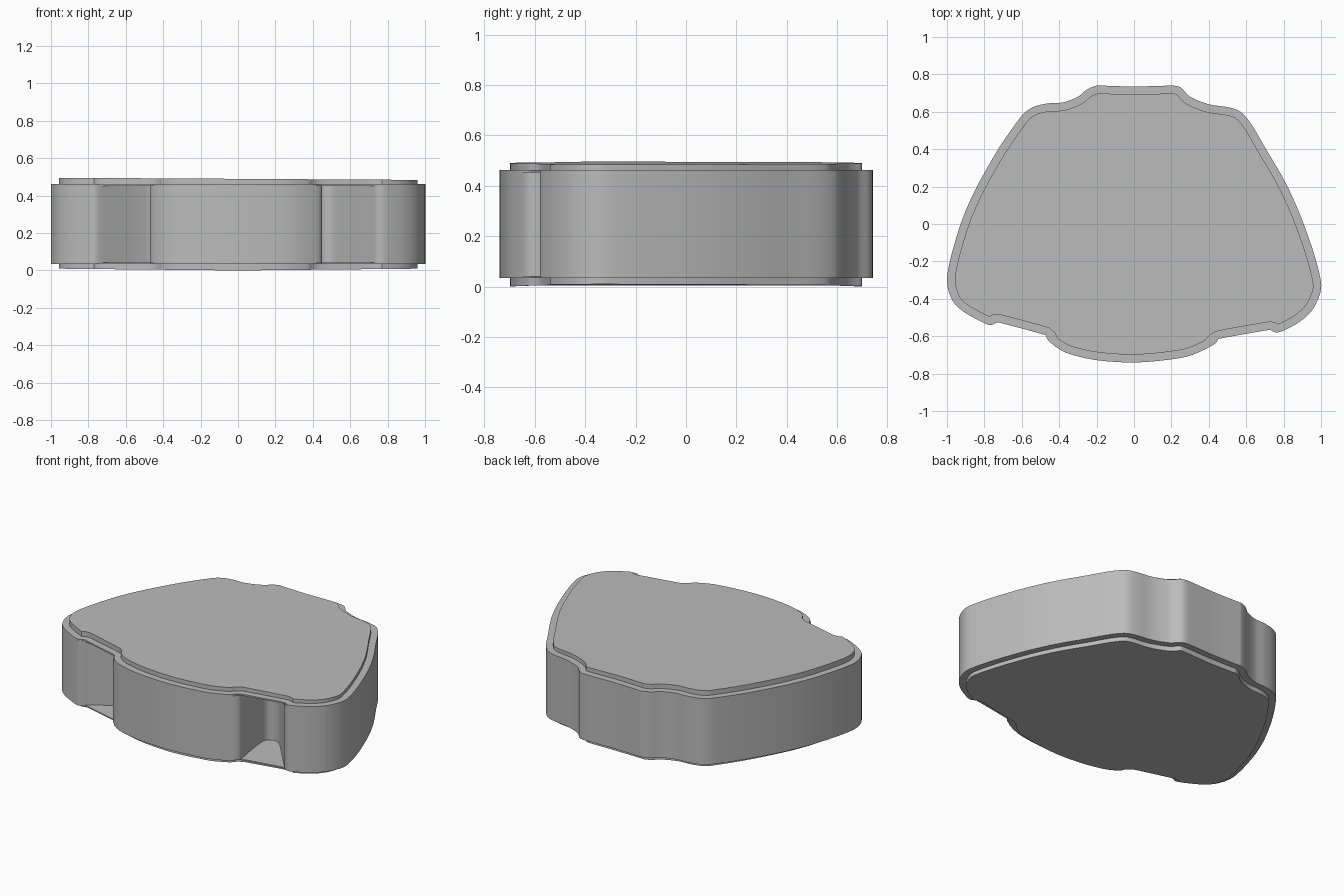
import bpy, bmesh
from mathutils import Vector

cube = bpy.data.objects.get("Cube")
if cube:
    bpy.data.objects.remove(cube, do_unlink=True)

grey = bpy.data.materials.new("plain_grey")
grey.use_nodes = True
colour = (0.5, 0.5, 0.5, 1)
grey.diffuse_color = colour
grey.node_tree.nodes["Principled BSDF"].inputs["Base Color"].default_value = colour

# Outline runs clockwise from the back: left flank, front bulge, right flank
LEFT_FLANK = [(-.17, .74), (0, .735), (.2, .74), (.25, .73), (.3, .68), (.4, .64), (.5, .625),
              (.57, .6), (.63, .53), (.7, .41), (.8, .24), (.88, .07), (.95, -.12), (.99, -.26),
              (1, -.35), (.96, -.45), (.89, -.52), (.8, -.57), (.76, -.58), (.73, -.565)]
BULGE = [(.45, -.615), (.4, -.66), (.28, -.71), (.1, -.735), (-.05, -.74), (-.22, -.725),
         (-.36, -.69), (-.44, -.64), (-.47, -.595)]
RIGHT_FLANK = [(-.73, -.525), (-.77, -.54), (-.82, -.52), (-.91, -.47), (-.97, -.41), (-1, -.31),
               (-.98, -.18), (-.92, .02), (-.84, .2), (-.72, .41), (-.6, .58), (-.54, .625),
               (-.46, .645), (-.38, .65), (-.3, .68), (-.25, .72), (-.2, .74)]
LEFT_POCKET = [(.64, -.46), (.5, -.3), (.42, -.32), (.43, -.48)]
RIGHT_POCKET = [(-.44, -.48), (-.44, -.38), (-.52, -.4), (-.64, -.47)]


def smooth_loop(points, steps=4):
    """Closed curve through the points; long straight runs stay straight."""
    pts = [Vector(p) for p in points]
    n, out = len(pts), []
    for i in range(n):
        a, b, c, d = (pts[(i + k) % n] for k in (-1, 0, 1, 2))
        span = (c - b).length
        t0 = (c - a).normalized() * min(span, (b - a).length)
        t1 = (d - b).normalized() * min(span, (d - c).length)
        for s in range(steps):
            t = s / steps
            h = t * t * (3 - 2 * t)
            out.append(b * (1 - h) + c * h + t0 * t * (1 - t) ** 2 - t1 * t * t * (1 - t))
    return out


def edge_distance(p, loop):
    best = 9
    for a, b in zip(loop, loop[1:] + loop[:1]):
        e = b - a
        t = max(0, min(1, (p - a).dot(e) / max(e.length_squared, 1e-9)))
        best = min(best, (a + e * t - p).length)
    return best


def inset_loop(loop, gap):
    """Offset inwards and drop points that fold over at tight corners."""
    out = []
    for i, p in enumerate(loop):
        e = (loop[(i + 1) % len(loop)] - loop[i - 1]).normalized()
        q = p + Vector((e.y, -e.x)) * gap
        if edge_distance(q, loop) > gap * .96:
            out.append(q)
    return out


def slab(name, loop, low, high, tilt_low=0, tilt_high=0):
    """Upright prism on a loop, with optional sideways tilt of either face."""
    bm = bmesh.new()
    base = [bm.verts.new((p.x, p.y, low + tilt_low * abs(p.x))) for p in loop]
    top = [bm.verts.new((p.x, p.y, high + tilt_high * p.x)) for p in loop]
    bm.faces.new(base)
    bm.faces.new(top)
    for i in range(len(loop)):
        bm.faces.new((base[i - 1], base[i], top[i], top[i - 1]))
    bmesh.ops.recalc_face_normals(bm, faces=bm.faces)
    mesh = bpy.data.meshes.new(name)
    bm.to_mesh(mesh)
    bm.free()
    mesh.materials.append(grey)
    obj = bpy.data.objects.new(name, mesh)
    bpy.context.collection.objects.link(obj)
    bpy.ops.object.select_all(action='DESELECT')
    obj.select_set(True)
    bpy.context.view_layer.objects.active = obj
    bpy.ops.object.shade_smooth_by_angle(angle=.6)


rim = smooth_loop(LEFT_FLANK + BULGE + RIGHT_FLANK)
wall = smooth_loop(LEFT_FLANK + LEFT_POCKET + BULGE + RIGHT_POCKET + RIGHT_FLANK)
cap = inset_loop(rim, .042)

# Pocketed body between two thin rims, with a stepped cap above and below
slab("body", wall, .04, .455)
slab("lower_rim", rim, .034, .042)
slab("upper_rim", rim, .453, .462)
slab("bottom_cap", cap, 0, .036, tilt_low=.01)
slab("top_cap", cap, .46, .49, tilt_high=-.006)
